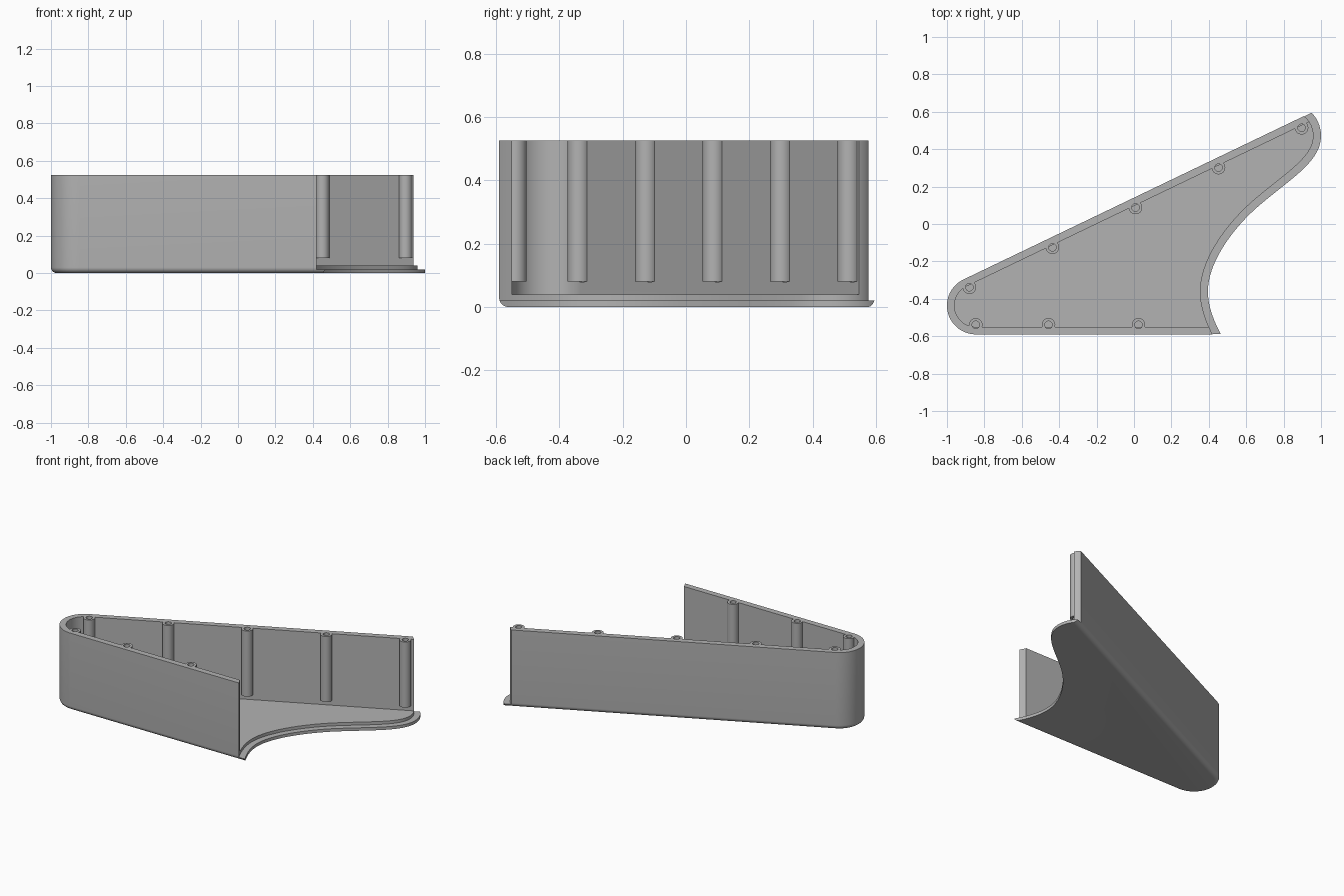
import bpy, bmesh, math
from mathutils import Vector
from mathutils.geometry import interpolate_bezier

if "Cube" in bpy.data.objects:
    bpy.data.objects.remove(bpy.data.objects["Cube"])

HEIGHT, WALL, FLOOR, LIP, ROUND = 0.525, 0.04, 0.04, 0.02, 0.03
FRONT_Y, SLOPE, RISE = -0.59, 0.48, 0.141      # front wall and slanted back wall
NOSE_R = 0.154
NOSE = Vector((-1 + NOSE_R, FRONT_Y + NOSE_R))
STRETCH = math.sqrt(1 + SLOPE ** 2)


def back_y(x, inset):
    return RISE + SLOPE * x - inset * STRETCH


def wedge(inset):
    """Rounded nose with two straight sides, open-ended far to the right."""
    start, end = math.pi / 2 + math.atan(SLOPE), math.pi * 1.5
    radius, steps = NOSE_R - inset, 32
    pts = []
    for i in range(steps + 1):
        a = start + (end - start) * i / steps
        pts.append((NOSE.x + radius * math.cos(a), NOSE.y + radius * math.sin(a)))
    return pts + [(1.2, FRONT_Y + inset), (1.2, back_y(1.2, inset))]


def loft(name, rings):
    """Solid through a stack of (outline, z) rings."""
    bm = bmesh.new()
    loops = [[bm.verts.new((x, y, z)) for x, y in pts] for pts, z in rings]
    bm.faces.new(loops[0])
    bm.faces.new(loops[-1])
    for low, high in zip(loops, loops[1:]):
        for i in range(len(low)):
            j = (i + 1) % len(low)
            bm.faces.new((low[i], low[j], high[j], high[i]))
    return finish(name, bm)


def cylinders(name, centres, radius, z0, z1):
    bm = bmesh.new()
    for x, y in centres:
        made = bmesh.ops.create_cone(bm, cap_ends=True, segments=32, radius1=radius,
                                     radius2=radius, depth=z1 - z0)
        bmesh.ops.translate(bm, verts=made["verts"], vec=(x, y, (z0 + z1) / 2))
    return finish(name, bm)


def finish(name, bm):
    bmesh.ops.recalc_face_normals(bm, faces=bm.faces[:])
    mesh = bpy.data.meshes.new(name)
    bm.to_mesh(mesh)
    bm.free()
    obj = bpy.data.objects.new(name, mesh)
    bpy.context.collection.objects.link(obj)
    return obj


def combine(target, tool, operation):
    mod = target.modifiers.new("cut", "BOOLEAN")
    mod.operation, mod.solver, mod.object = operation, "EXACT", tool
    bpy.context.view_layer.objects.active = target
    bpy.ops.object.modifier_apply(modifier=mod.name)
    bpy.data.objects.remove(tool)


# S-shaped open end
segments = [
    ((0.42, -0.59), (0.378, -0.51), (0.355, -0.43), (0.355, -0.36)),
    ((0.355, -0.36), (0.355, -0.2), (0.48, -0.02), (0.618, 0.107)),
    ((0.618, 0.107), (0.79, 0.26), (0.96, 0.35), (0.96, 0.47)),
    ((0.96, 0.47), (0.96, 0.52), (0.935, 0.56), (0.905, 0.578)),
]
curve = []
for seg in segments:
    curve += interpolate_bezier(*[Vector(p) for p in seg], 17)[1 if curve else 0:]


def end_cutter(offset, z0):
    """Everything beyond the S curve, pushed outwards by an offset."""
    pts = []
    for i, p in enumerate(curve):
        t = (curve[min(i + 1, len(curve) - 1)] - curve[max(i - 1, 0)]).normalized()
        pts.append(p + Vector((t.y, -t.x)) * offset)
    first = pts[0] + (pts[0] - pts[1]).normalized() * 0.06
    last = pts[-1] + (pts[-1] - pts[-2]).normalized() * 0.06
    pts = [first] + pts + [last, (last.x, 1), (1.5, 1), (1.5, -0.8), (first.x, -0.8)]
    pts = [tuple(p) for p in pts]
    return loft("end_cutter", [(pts, z0), (pts, 0.7)])


# Shell with a rounded bottom edge
rings = []
for i in range(9):
    a = math.pi / 2 * i / 8
    rings.append((wedge(ROUND * (1 - math.sin(a))), ROUND * (1 - math.cos(a))))
rings.append((wedge(0), HEIGHT))
shell = loft("tray_shell", rings)

# Hollow interior, outer end and stepped lip
combine(shell, loft("cavity", [(wedge(WALL), FLOOR), (wedge(WALL), 0.7)]), "DIFFERENCE")
combine(shell, end_cutter(0.04, -0.1), "DIFFERENCE")
combine(shell, end_cutter(0, LIP), "DIFFERENCE")

# Screw posts along both walls
posts = [(-0.88 + 0.444 * i, back_y(-0.88 + 0.444 * i, 0.051)) for i in range(5)]
posts += [(x, FRONT_Y + 0.051) for x in (-0.846, -0.457, 0.024)]
combine(shell, cylinders("screw_posts", posts, 0.036, 0.08, HEIGHT), "UNION")
combine(shell, cylinders("screw_holes", posts, 0.02, 0.079, 0.6), "DIFFERENCE")

# Single grey material
grey = bpy.data.materials.new("plain_grey")
grey.use_nodes = True
grey.diffuse_color = (0.45, 0.45, 0.45, 1)
grey.node_tree.nodes["Principled BSDF"].inputs["Base Color"].default_value = (0.45, 0.45, 0.45, 1)
shell.data.materials.clear()
shell.data.materials.append(grey)
for face in shell.data.polygons:
    face.material_index = 0

bpy.ops.object.select_all(action="DESELECT")
shell.select_set(True)
bpy.context.view_layer.objects.active = shell
bpy.ops.object.shade_smooth_by_angle(angle=math.radians(30))
